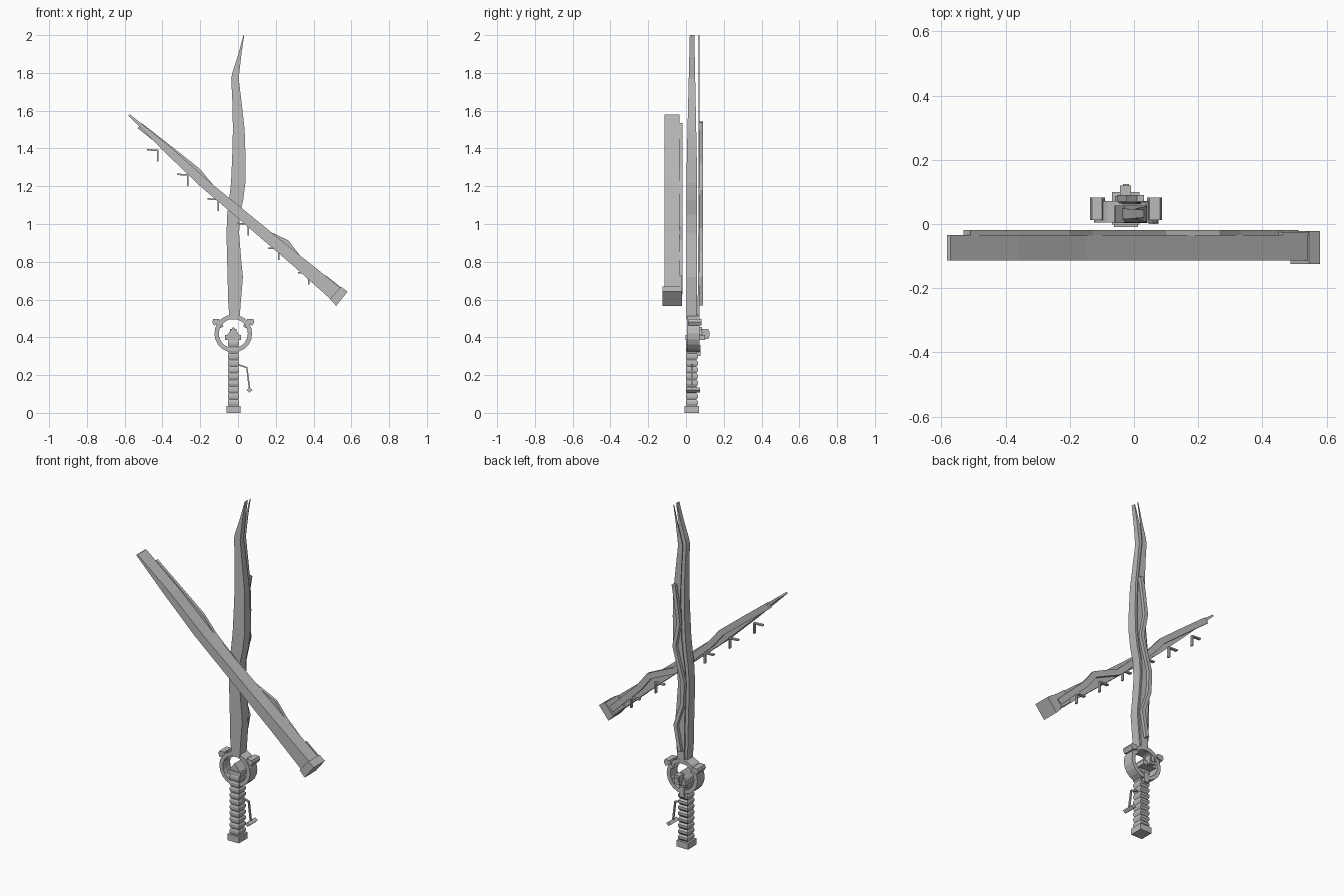
import bpy, bmesh, math
from mathutils import Vector

grey = bpy.data.materials.new("plain_grey")
grey.diffuse_color = (0.5, 0.5, 0.5, 1)


def finish(name, bm):
    bmesh.ops.remove_doubles(bm, verts=bm.verts, dist=1e-5)
    bmesh.ops.recalc_face_normals(bm, faces=bm.faces)
    me = bpy.data.meshes.new(name)
    bm.to_mesh(me)
    bm.free()
    me.materials.append(grey)
    ob = bpy.data.objects.new(name, me)
    bpy.context.collection.objects.link(ob)
    return ob


def prism(name, outline, y0, y1):
    """Extrude an (x, z) outline from y0 to y1."""
    bm = bmesh.new()
    a = [bm.verts.new((x, y0, z)) for x, z in outline]
    b = [bm.verts.new((x, y1, z)) for x, z in outline]
    bm.faces.new(a)
    bm.faces.new(b[::-1])
    for i in range(len(a)):
        j = (i + 1) % len(a)
        bm.faces.new((a[i], b[i], b[j], a[j]))
    return finish(name, bm)


def loft(name, rows):
    """Stack rectangles given as (z, x0, x1, y0, y1)."""
    bm = bmesh.new()
    rings = [[bm.verts.new(p) for p in ((x0, y0, z), (x1, y0, z), (x1, y1, z), (x0, y1, z))]
             for z, x0, x1, y0, y1 in rows]
    bm.faces.new(rings[0][::-1])
    bm.faces.new(rings[-1])
    for a, b in zip(rings, rings[1:]):
        for i in range(4):
            j = (i + 1) % 4
            bm.faces.new((a[i], a[j], b[j], b[i]))
    return finish(name, bm)


def box(name, x0, x1, y0, y1, z0, z1):
    return loft(name, [(z0, x0, x1, y0, y1), (z1, x0, x1, y0, y1)])


def ribbon(name, path, width, y0, y1):
    """Flat bar of constant width that follows an (x, z) path."""
    pts = [Vector(p) for p in path]
    left, right = [], []
    for i, p in enumerate(pts):
        d = (pts[min(i + 1, len(pts) - 1)] - pts[max(i - 1, 0)]).normalized()
        n = Vector((-d.y, d.x)) * width / 2
        left.append(p + n)
        right.append(p - n)
    return prism(name, left + right[::-1], y0, y1)


# wavy blade: z, left edge, right edge
blade = [(0.495, -0.045, 0.008), (0.6, -0.053, 0.016), (0.72, -0.055, 0.026),
         (0.82, -0.058, 0.016), (0.95, -0.061, 0.006), (1.05, -0.057, 0.01),
         (1.13, -0.047, 0.028), (1.22, -0.037, 0.039), (1.35, -0.031, 0.04),
         (1.5, -0.027, 0.035), (1.65, -0.03, 0.018), (1.77, -0.036, 0.004),
         (1.8, -0.03, 0.007), (1.9, 0.002, 0.018), (2.0, 0.029, 0.033)]


def depth(z):
    t = max(0, (z - 1.3) / 0.7)
    return 0.003 + 0.017 * t, 0.058 - 0.014 * t


loft("blade", [(z, a, b, *depth(z)) for z, a, b in blade])
loft("blade_back_plate", [(z, a + (b - a) * 0.2, b - (b - a) * 0.05, 0.057 + 0.01 * min(1, z / 1.2), 0.071)
                          for z, a, b in blade])
ribbon("blade_wave_strip", [(-0.02, 0.57), (0.008, 0.72), (-0.035, 0.85), (-0.04, 0.98),
                            (0.015, 1.18), (-0.012, 1.32), (0.005, 1.45), (0.02, 1.54)],
       0.022, 0.068, 0.09)

# ribbed grip and pommel
rows = []
for i in range(10):
    z = 0.035 + i * 0.035
    rows += [(z, -0.049, 0.001, 0.004, 0.055), (z + 0.012, -0.054, 0.006, 0.0, 0.064),
             (z + 0.026, -0.054, 0.006, 0.0, 0.064)]
rows.append((0.39, -0.049, 0.001, 0.004, 0.055))
loft("grip", rows)
box("pommel", -0.062, 0.012, -0.009, 0.07, 0, 0.037)

# ring guard
cx, cz = -0.025, 0.42
N = 20
bm = bmesh.new()
prof = [(0.1, 0.005), (0.1, 0.072), (0.077, 0.072), (0.077, 0.005)]
ring = [[bm.verts.new((cx + r * math.cos(2 * math.pi * k / N), y, cz + r * math.sin(2 * math.pi * k / N)))
         for r, y in prof] for k in range(N)]
for k in range(N):
    a, b = ring[k], ring[(k + 1) % N]
    for i in range(4):
        j = (i + 1) % 4
        bm.faces.new((a[i], a[j], b[j], b[i]))
finish("ring_guard", bm)

# ears on both sides of the ring, with small inner studs
for side, s in (("left", -1), ("right", 1)):
    def at(u, v, s=s):
        return cx + s * u, v
    prism(side + "_ear", [at(0.066, 0.475), at(0.102, 0.462), at(0.112, 0.482),
                          at(0.106, 0.497), at(0.074, 0.498)], 0.012, 0.082)
    prism(side + "_ear_stud", [at(0.052, 0.458), at(0.07, 0.448), at(0.076, 0.466),
                               at(0.06, 0.476)], 0.02, 0.07)

# collar inside the ring with a roof shaped top and a rear knob
box("collar", -0.068, 0.017, -0.002, 0.1, 0.387, 0.412)
prism("collar_peak", [(-0.058, 0.412), (0.008, 0.412), (-0.025, 0.456)], 0.004, 0.085)
box("collar_knob", -0.043, -0.009, 0.08, 0.12, 0.392, 0.445)
box("collar_knob_tip", -0.034, -0.016, 0.12, 0.125, 0.405, 0.432)
box("grip_rear_clip", -0.04, -0.01, 0.055, 0.076, 0.3, 0.36)

# hanging cord with weight
ribbon("cord", [(0.0, 0.255), (0.047, 0.24), (0.053, 0.19), (0.061, 0.125)], 0.008, 0.027, 0.038)
prism("cord_weight", [(0.045, 0.12), (0.062, 0.107), (0.077, 0.121), (0.06, 0.135)], 0.0, 0.074)

# scabbard: tapering body and square end cap
prism("scabbard_body", [(-0.582, 1.575), (-0.572, 1.58), (-0.36, 1.41), (-0.15, 1.222), (0.0, 1.1),
                        (0.2, 0.937), (0.545, 0.66), (0.49, 0.602), (0.3, 0.772),
                        (0.0, 1.03), (-0.2, 1.2), (-0.4, 1.392)], -0.114, -0.034)
prism("scabbard_cap", [(0.545, 0.668), (0.58, 0.642), (0.52, 0.567), (0.487, 0.602)], -0.125, -0.022)
ribbon("scabbard_rear_frame", [(0.44, 0.70), (0.54, 0.62)], 0.075, -0.034, -0.025)

# zigzag strip along the scabbard back
ribbon("scabbard_wave_strip", [(-0.52, 1.52), (-0.36, 1.395), (-0.215, 1.28), (-0.14, 1.19),
                               (0.0, 1.06), (0.09, 0.975), (0.18, 0.935), (0.255, 0.9),
                               (0.32, 0.815), (0.5, 0.64)], 0.035, -0.036, -0.018)

# row of small hooks behind the scabbard
for i in range(6):
    x, z = -0.425 + 0.16 * i, 1.39 - 0.13 * i
    prism(f"hook_{i + 1}", [(x - 0.057, z + 0.007), (x + 0.004, z + 0.004), (x + 0.004, z - 0.06),
                            (x - 0.004, z - 0.06), (x - 0.004, z - 0.004), (x - 0.057, z - 0.001)],
          -0.036, -0.02)
